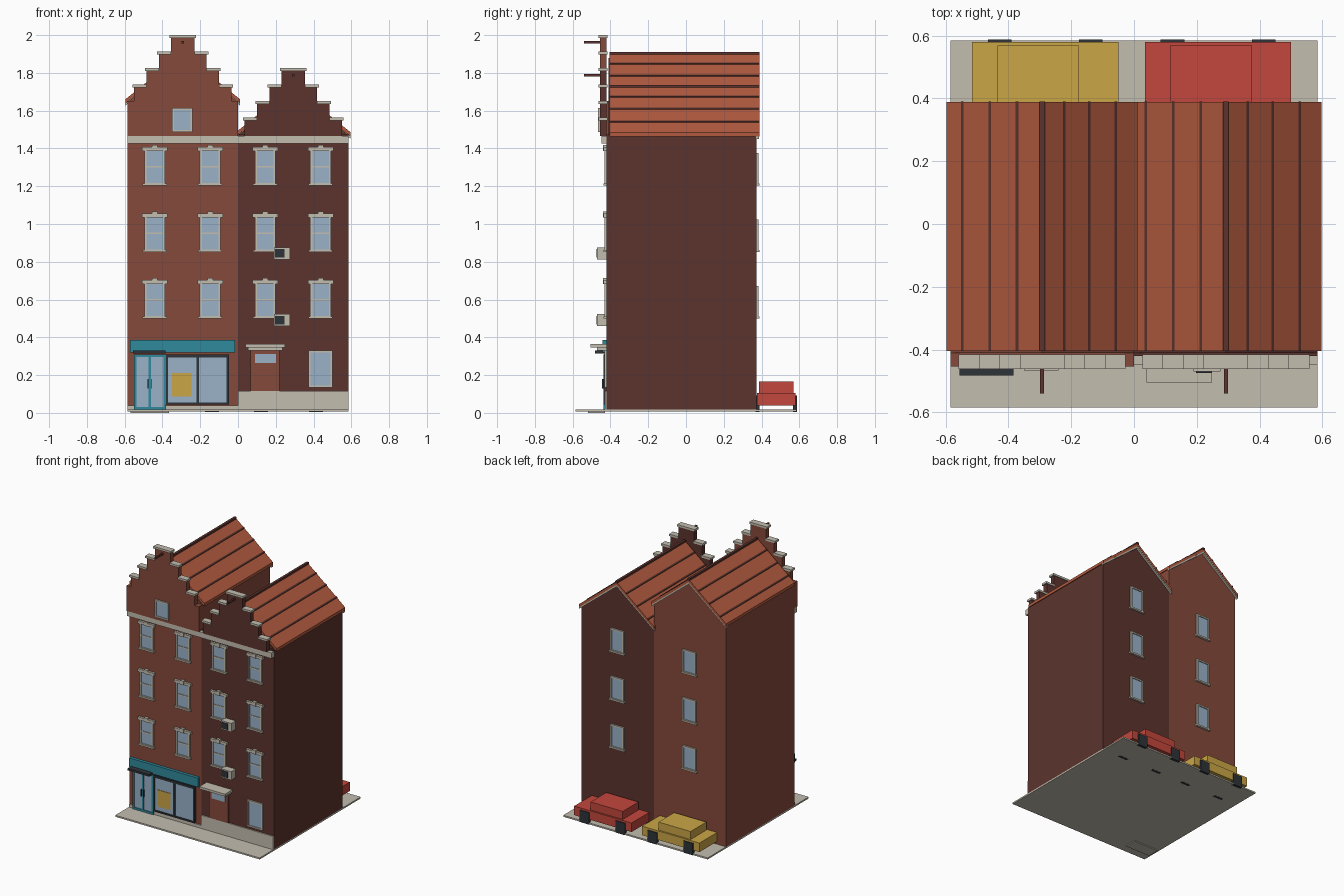
import bpy, bmesh, math

if "Cube" in bpy.data.objects:
    bpy.data.objects.remove(bpy.data.objects["Cube"])


def lin(c):
    return tuple(((v / 255 + 0.055) / 1.055) ** 2.4 if v > 10 else v / 3295 for v in c) + (1.0,)


MATS = {}
for name, rgb in {
    "red_brick": (134, 74, 59), "dark_brick": (92, 52, 46), "stone": (196, 189, 175),
    "glass": (155, 178, 200), "teal": (48, 138, 156), "charcoal": (47, 52, 56),
    "yellow": (203, 166, 71), "red": (194, 71, 60), "roof_tile": (178, 90, 63),
}.items():
    MATS[name] = bpy.data.materials.new(name)
    MATS[name].diffuse_color = lin(rgb)


def finish(name, bm, mat):
    bmesh.ops.recalc_face_normals(bm, faces=bm.faces)
    me = bpy.data.meshes.new(name)
    bm.to_mesh(me)
    bm.free()
    me.materials.append(MATS[mat])
    ob = bpy.data.objects.new(name, me)
    bpy.context.collection.objects.link(ob)
    return ob


def boxes(name, mat, *items):
    """One object made of boxes given as (x0, x1, y0, y1, z0, z1)."""
    bm = bmesh.new()
    for x0, x1, y0, y1, z0, z1 in items:
        vs = bmesh.ops.create_cube(bm, size=1)["verts"]
        for v in vs:
            v.co = (x1 if v.co.x > 0 else x0, y1 if v.co.y > 0 else y0, z1 if v.co.z > 0 else z0)
    return finish(name, bm, mat)


def prism(name, mat, pts, y0, y1):
    """Profile in x and z, extruded along y."""
    bm = bmesh.new()
    f = bm.faces.new([bm.verts.new((x, y0, z)) for x, z in pts])
    r = bmesh.ops.extrude_face_region(bm, geom=[f])
    for v in r["geom"]:
        if isinstance(v, bmesh.types.BMVert):
            v.co.y = y1
    return finish(name, bm, mat)


F, B = -0.42, 0.372      # front and back wall planes
G = 0.018                # pavement level


def window(name, cx, z0, z1, wall, out, hw=0.055, bar=True, trim=True):
    """Framed window; out is -1 for front, +1 for back."""
    def yy(d):
        return (min(wall, wall + out * d), max(wall, wall + out * d))
    t = 0.011
    parts = [(cx - hw, cx - hw + t, *yy(.012), z0, z1), (cx + hw - t, cx + hw, *yy(.012), z0, z1),
             (cx - hw, cx + hw, *yy(.012), z1 - t, z1), (cx - hw, cx + hw, *yy(.012), z0, z0 + t)]
    if bar:
        zm = (z0 + z1) / 2
        parts.append((cx - hw, cx + hw, *yy(.009), zm - .005, zm + .005))
    if trim:   # sill, lintel and keystone
        parts += [(cx - hw - .009, cx + hw + .009, *yy(.018), z0 - .004, z0 + .008),
                  (cx - hw - .012, cx + hw + .012, *yy(.016), z1 - .012, z1 + .008),
                  (cx - .014, cx + .014, *yy(.02), z1 - .012, z1 + .018)]
    boxes(name + "_frame", "stone", *parts)
    boxes(name + "_pane", "glass", (cx - hw + t, cx + hw - t, *yy(.005), z0 + t, z1 - t))


def house(side, cx, eave, brick):
    hw, ridge, over = 0.2925, eave + 0.255, 0.304
    # walls
    prism(side + "_walls", brick, [(cx - hw, G), (cx + hw, G), (cx + hw, eave - .005),
                                   (cx, ridge - .025), (cx - hw, eave - .005)], -0.41, B)
    boxes(side + "_front_wall", brick, (cx - hw, cx + hw, F, -0.41, G, eave))
    # roof sheet, verge boards and ribs
    k = (ridge - eave - .01) / over

    def top(x):
        return ridge - k * abs(x - cx)
    a, b = cx - over, cx + over
    prism(side + "_roof", "roof_tile", [(a, top(a)), (cx, ridge), (b, top(b)), (b, top(b) - .022),
                                        (cx, ridge - .022), (a, top(a) - .022)], -0.405, 0.388)
    prism(side + "_verge", "stone", [(a, top(a) - .022), (cx, ridge - .022), (b, top(b) - .022),
                                     (b, top(b) - .034), (cx, ridge - .036), (a, top(a) - .034)],
          B - .005, 0.386)
    for i, d in enumerate((-.255, -.167, -.08, .07, .15, .235)):
        x0, x1 = cx + d - .004, cx + d + .004
        prism(f"{side}_roof_rib_{i}", "dark_brick", [(x0, top(x0) - .004), (x1, top(x1) - .004),
              (x1, top(x1) + .004), (x0, top(x0) + .004)], -0.405, 0.39)
    boxes(side + "_ridge_cap", "dark_brick", (cx - .009, cx + .009, -0.405, 0.39, ridge - .012, ridge + .006))
    # stepped gable with coping stones
    widths = (.257, .192, .127, .062)
    wall, caps, z = [], [], 1.465
    if eave > 1.5:
        wall.append((cx - hw, cx + hw, -.454, F, 1.465, eave))
    for i, w in enumerate(widths):
        zt = eave + .0875 * (i + 1)
        wall.append((cx - w, cx + w, -.454, F, z if i == 0 else zt - .1025, zt - .015))
        inner = widths[i + 1] if i < 3 else 0
        for s in (-1, 1):
            e = sorted((cx + s * inner, cx + s * (w + .009)))
            caps.append((e[0], e[1], -.462, -.416, zt - .015, zt))
    boxes(side + "_stepped_gable", brick, *wall)
    boxes(side + "_coping", "stone", *caps)
    # hoisting beam
    zb = eave + .312
    boxes(side + "_hoist_beam", "dark_brick", (cx - .006, cx + .006, -.54, F, zb - .006, zb + .006))
    # cornice
    boxes(side + "_cornice", "stone", (cx - hw, cx + hw, -.447, F, 1.425, 1.467))
    # windows
    for r, z0 in enumerate((.503, .855, 1.207)):
        for c, d in enumerate((-.148, .145)):
            window(f"{side}_front_window_{r}_{c}", cx + d, z0, z0 + .192, F, -1)
        window(f"{side}_back_window_{r}", cx, z0, z0 + .17, B, 1, bar=False, trim=False)
        boxes(f"{side}_back_sill_{r}", "stone", (cx - .062, cx + .062, B, B + .016, z0 - .004, z0 + .008))


house("left", -0.2925, 1.65, "red_brick")
house("right", 0.2925, 1.475, "dark_brick")
window("attic_window", -.295, 1.487, 1.615, -.454, -1, bar=False, trim=False)

# pavement and shop step
boxes("pavement", "stone", (-.585, .585, -.585, .585, .007, G))
boxes("shop_step", "stone", (-.57, -.365, -.52, -.43, 0, .012))
boxes("plinth", "stone", (-.585, 0, -.428, F, G, .04), (0, .585, -.428, F, G, .115))

# shop front
boxes("shop_sign", "teal", (-.572, -.016, -.442, F, .32, .387))
boxes("door_awning", "charcoal", (-.556, -.383, -.482, F, .315, .33))
boxes("shop_door_frame", "teal", (-.55, -.538, -.436, F, G, .308), (-.394, -.382, -.436, F, G, .308),
      (-.474, -.46, -.436, F, G, .308), (-.55, -.382, -.436, F, G, .032), (-.55, -.382, -.436, F, .295, .308))
boxes("shop_door_panes", "glass", (-.538, -.474, -.43, F, .032, .295), (-.46, -.394, -.43, F, .032, .295))
boxes("shop_door_handles", "charcoal", (-.479, -.475, -.444, -.43, .13, .18), (-.459, -.455, -.444, -.43, .13, .18))
boxes("shop_window_frame", "charcoal", (-.381, -.371, -.437, F, .045, .31), (-.06, -.047, -.437, F, .045, .31),
      (-.22, -.206, -.437, F, .045, .31), (-.381, -.047, -.437, F, .045, .056), (-.381, -.047, -.437, F, .294, .31))
boxes("shop_window_panes", "glass", (-.371, -.22, -.43, F, .056, .294), (-.206, -.06, -.43, F, .056, .294))
boxes("shop_poster", "yellow", (-.35, -.245, -.434, -.43, .088, .21))

# house door, canopy and ground window
boxes("house_door", "red_brick", (.067, .22, -.43, F, .115, .33))
boxes("house_door_pane", "glass", (.09, .2, -.434, -.43, .265, .312))
boxes("door_canopy", "stone", (.04, .248, -.505, F, .347, .364), (.052, .236, -.47, F, .33, .347))
window("ground_window", .437, .135, .33, F, -1, hw=.063, bar=False, trim=False)

# air conditioners
for i, z in enumerate((.46, .813)):
    boxes(f"air_conditioner_{i}", "stone", (.19, .275, -.47, F, z, z + .063))
    boxes(f"air_conditioner_grille_{i}", "charcoal", (.197, .247, -.474, -.47, z + .009, z + .054))

# parked cars
for name, x, mat in (("red_car", .035, "red"), ("yellow_car", -.515, "yellow")):
    boxes(name + "_body", mat, (x, x + .465, .376, .58, .04, .106))
    boxes(name + "_cabin", mat, (x + .08, x + .34, .386, .568, .106, .165))
    boxes(name + "_wheels", "charcoal", *[(x + d, x + d + .075, y, y + .02, .006, .092)
                                          for d in (.05, .34) for y in (.368, .567)])

for m in bpy.data.materials:
    if m.users and not m.is_grease_pencil:
        m.use_nodes = True
        m.node_tree.nodes["Principled BSDF"].inputs["Base Color"].default_value = m.diffuse_color
